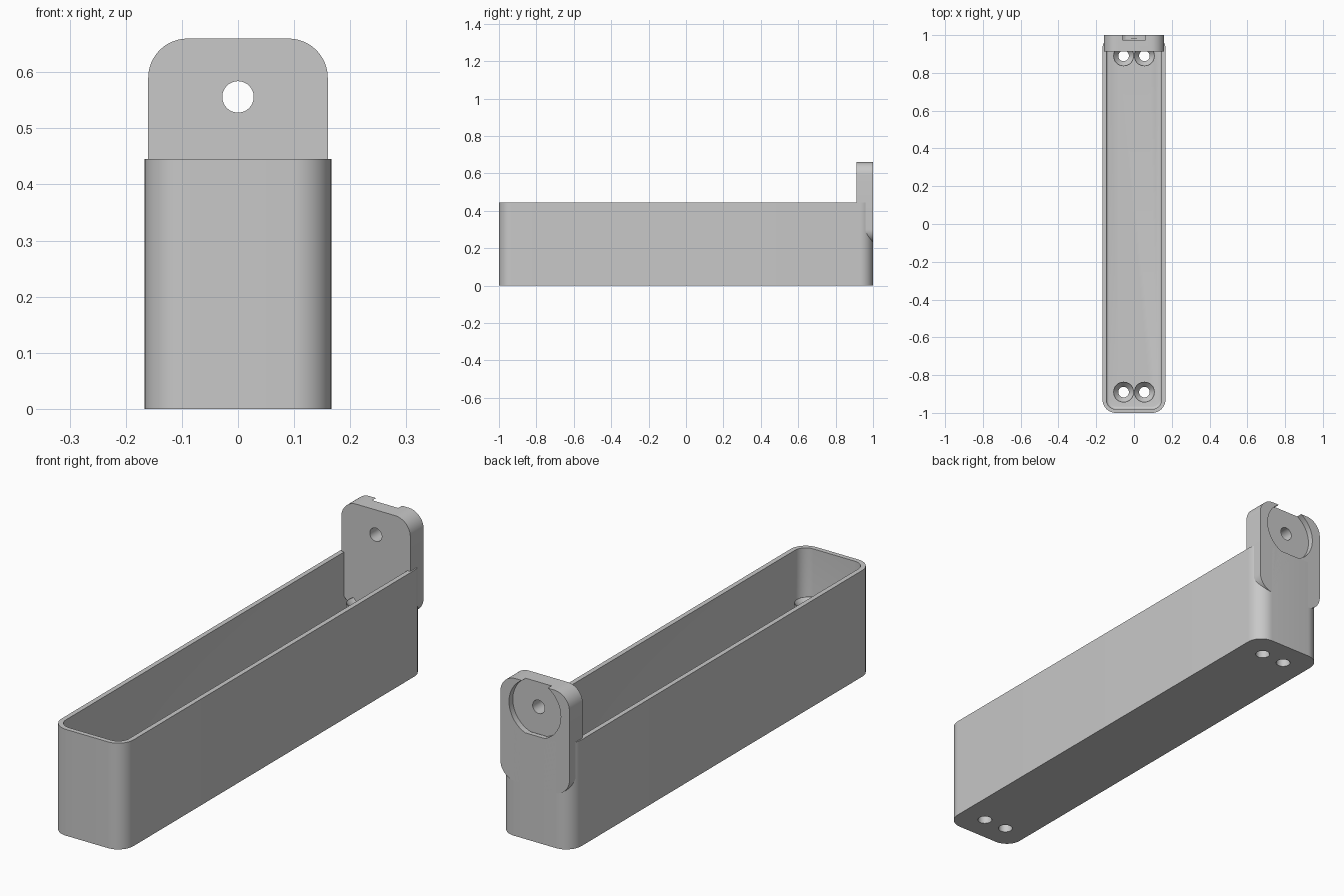
import bpy, bmesh, math
from mathutils import Matrix, Vector

cube = bpy.data.objects.get("Cube")
if cube:
    bpy.data.objects.remove(cube, do_unlink=True)

grey = bpy.data.materials.new("light_grey_plastic")
grey.use_nodes = True
grey.diffuse_color = (0.58, 0.58, 0.58, 1)
grey.node_tree.nodes["Principled BSDF"].inputs["Base Color"].default_value = (0.58, 0.58, 0.58, 1)

UPRIGHT = Matrix.Rotation(math.pi / 2, 4, "X")  # extrusion then runs towards -y


def finish(name, bm, matrix=Matrix()):
    bmesh.ops.recalc_face_normals(bm, faces=bm.faces)
    bm.transform(matrix)
    mesh = bpy.data.meshes.new(name)
    bm.to_mesh(mesh)
    bm.free()
    mesh.materials.append(grey)
    ob = bpy.data.objects.new(name, mesh)
    bpy.context.collection.objects.link(ob)
    return ob


def prism(name, width, length, radius, depth, matrix=Matrix(), fillet=0, steps=12):
    """Rounded rectangle extruded along +z, with an optional fillet on its base."""
    bm = bmesh.new()
    ring = []
    for i, (sx, sy) in enumerate([(1, 1), (-1, 1), (-1, -1), (1, -1)]):
        for k in range(steps + 1):
            a = math.pi / 2 * (i + k / steps)
            ring.append(bm.verts.new((sx * (width / 2 - radius) + radius * math.cos(a),
                                      sy * (length / 2 - radius) + radius * math.sin(a), 0)))
    base = bm.faces.new(ring)
    edges = list(base.edges)
    new = bmesh.ops.extrude_face_region(bm, geom=[base], use_keep_orig=True)["geom"]
    bmesh.ops.translate(bm, vec=(0, 0, depth),
                        verts=[g for g in new if isinstance(g, bmesh.types.BMVert)])
    if fillet:
        bmesh.ops.bevel(bm, geom=edges, offset=fillet, segments=4, profile=0.5, affect="EDGES")
    return finish(name, bm, matrix)


def cylinder(name, radius, depth, matrix):
    bm = bmesh.new()
    bmesh.ops.create_cone(bm, cap_ends=True, segments=48, radius1=radius, radius2=radius, depth=depth)
    return finish(name, bm, matrix)


def cut(ob, cutters):
    bpy.context.view_layer.objects.active = ob
    for c in cutters:
        mod = ob.modifiers.new("cut", "BOOLEAN")
        mod.operation, mod.solver, mod.object = "DIFFERENCE", "EXACT", c
        bpy.ops.object.modifier_apply(modifier=mod.name)
        bpy.data.objects.remove(c, do_unlink=True)


def smooth(ob):
    bpy.ops.object.select_all(action="DESELECT")
    ob.select_set(True)
    bpy.context.view_layer.objects.active = ob
    bpy.ops.object.shade_smooth_by_angle(angle=math.radians(30))


HOLE = 0.028
posts = [(x, y) for y in (-0.89, 0.89) for x in (-0.055, 0.055)]

# Long open tray with rounded corners and screw holes in the floor
tray = prism("tray", 0.333, 2, 0.07, 0.445)
cavity = prism("cavity_cutter", 0.293, 1.96, 0.05, 0.6, Matrix.Translation((0, 0, 0.025)), fillet=0.014)
holes = [cylinder("hole_cutter", HOLE + 0.001, 0.2, Matrix.Translation((x, y, 0))) for x, y in posts]
cut(tray, [cavity] + holes)
smooth(tray)

# Hollow screw posts with countersunk tops
profile = [(HOLE, 0), (HOLE, 0.235), (0.053, 0.265), (0.055, 0.265), (0.055, 0.015), (HOLE + 0.002, 0.015)]
for i, (x, y) in enumerate(posts):
    bm = bmesh.new()
    verts = [bm.verts.new((r, 0, z)) for r, z in profile]
    edges = [bm.edges.new((verts[k], verts[(k + 1) % len(verts)])) for k in range(len(verts))]
    bmesh.ops.spin(bm, geom=verts + edges, axis=(0, 0, 1), cent=(0, 0, 0),
                   angle=math.tau, steps=48, use_merge=False)
    bmesh.ops.remove_doubles(bm, verts=bm.verts, dist=0.0001)
    smooth(finish(f"screw_post_{i + 1}", bm, Matrix.Translation((x, y, 0))))

# Mounting plate at the back, with a round recess open at the top and a hole
plate = prism("mounting_plate", 0.32, 0.43, 0.07, 0.088, Matrix.Translation((0, 1, 0.445)) @ UPRIGHT)
recess = cylinder("recess_cutter", 0.12, 0.05, Matrix.Translation((0, 1, 0.556)) @ UPRIGHT)
bore = cylinder("bore_cutter", HOLE, 0.5, Matrix.Translation((0, 1, 0.556)) @ UPRIGHT)
cut(plate, [recess, bore])
smooth(plate)
